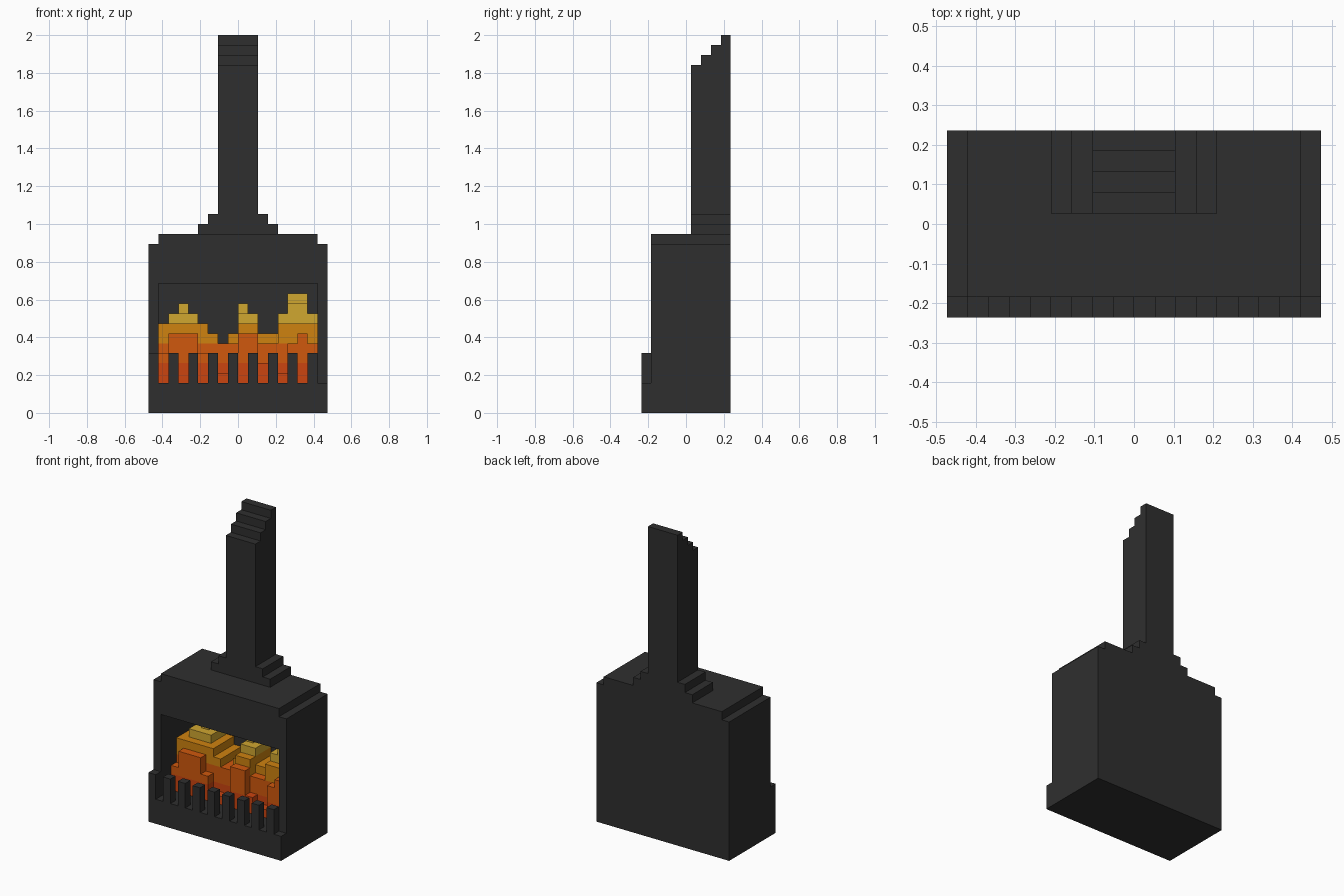
import bpy, bmesh

if "Cube" in bpy.data.objects:
    bpy.data.objects.remove(bpy.data.objects["Cube"])

U = 2 / 38            # one block of the 18 x 9 x 38 block grid


def material(name, rgb):
    m = bpy.data.materials.new(name)
    m.diffuse_color = (*rgb, 1)
    m.use_nodes = True
    m.node_tree.nodes["Principled BSDF"].inputs["Base Color"].default_value = m.diffuse_color
    return m


IRON = material("dark iron", (0.028, 0.028, 0.028))
FIRE = [material("ember red", (0.60, 0.058, 0.005)),
        material("flame orange", (0.63, 0.098, 0.004)),
        material("flame amber", (0.62, 0.225, 0.005)),
        material("flame yellow", (0.63, 0.385, 0.03))]


def box(x0, x1, y0, y1, z0, z1):
    return {(x, y, z) for x in range(x0, x1)
            for y in range(y0, y1) for z in range(z0, z1)}


# Firebox: plinth, stove body, narrower lid, hollow hearth
body = box(0, 18, 0, 9, 0, 3) | box(0, 18, 1, 9, 3, 17) | box(1, 17, 1, 9, 17, 18)
body -= box(1, 17, 1, 8, 3, 13)

# Chimney: stepped collar, shaft and slanted top
chimney = box(5, 13, 5, 9, 18, 19) | box(6, 12, 5, 9, 19, 20)
for i in range(4):
    chimney |= box(7, 11, 5 + i, 6 + i, 20, 35 + i)

# Grate bars: every other block along the front
bars = set()
for x in range(0, 18, 2):
    bars |= box(x, x + 1, 0, 1, 3, 6)

# Flames: one height per column (x = 1..16) in each depth row
front = [6, 8, 8, 8, 6, 4, 4, 4, 8, 8, 5, 4, 4, 7, 8, 7]
middle = [9, 9, 9, 9, 9, 8, 7, 7, 9, 9, 7, 7, 9, 9, 9, 9]
back = [9, 10, 10, 10, 9, 8, 7, 8, 10, 10, 8, 8, 10, 11, 11, 10]
tips = [9, 10, 11, 10, 9, 8, 7, 8, 11, 10, 8, 8, 10, 12, 12, 10]
flames = set()
for y, row in ((3, front), (4, middle), (5, back), (6, tips), (7, back)):
    for i, top in enumerate(row):
        flames |= box(i + 1, i + 2, y, y + 1, 3, top)


def flame_colour(cell):
    x, y, z = cell
    if z < 5:
        return 0
    if z < 7 or (z == 7 and y == 3):
        return 1
    return 2 if z < 9 else 3


solid = body | chimney | bars | flames


def skin(name, cells, mats, rule=lambda c: 0):
    """Outer faces of a set of blocks, merged into large flat faces."""
    bm = bmesh.new()
    verts = {}

    def vert(p):
        if p not in verts:
            verts[p] = bm.verts.new(((p[0] - 9) * U, (p[1] - 4.5) * U, p[2] * U))
        return verts[p]

    for c in sorted(cells):
        for axis in range(3):
            for side in (0, 1):
                n = list(c)
                n[axis] += 2 * side - 1
                if tuple(n) in solid:
                    continue
                b, d = (axis + 1) % 3, (axis + 2) % 3
                loop = []
                for s, t in ((0, 0), (1, 0), (1, 1), (0, 1)):
                    p = list(c)
                    p[axis] += side
                    p[b] += s
                    p[d] += t
                    loop.append(vert(tuple(p)))
                f = bm.faces.new(loop if side else loop[::-1])
                f.material_index = rule(c)
    bmesh.ops.dissolve_limit(bm, angle_limit=0.01, verts=bm.verts[:],
                             edges=bm.edges[:], delimit={'MATERIAL'})
    me = bpy.data.meshes.new(name)
    bm.to_mesh(me)
    bm.free()
    for m in mats:
        me.materials.append(m)
    bpy.context.collection.objects.link(bpy.data.objects.new(name, me))


skin("firebox", body, [IRON])
skin("chimney", chimney, [IRON])
skin("grate_bars", bars, [IRON])
skin("flames", flames, FIRE, flame_colour)
